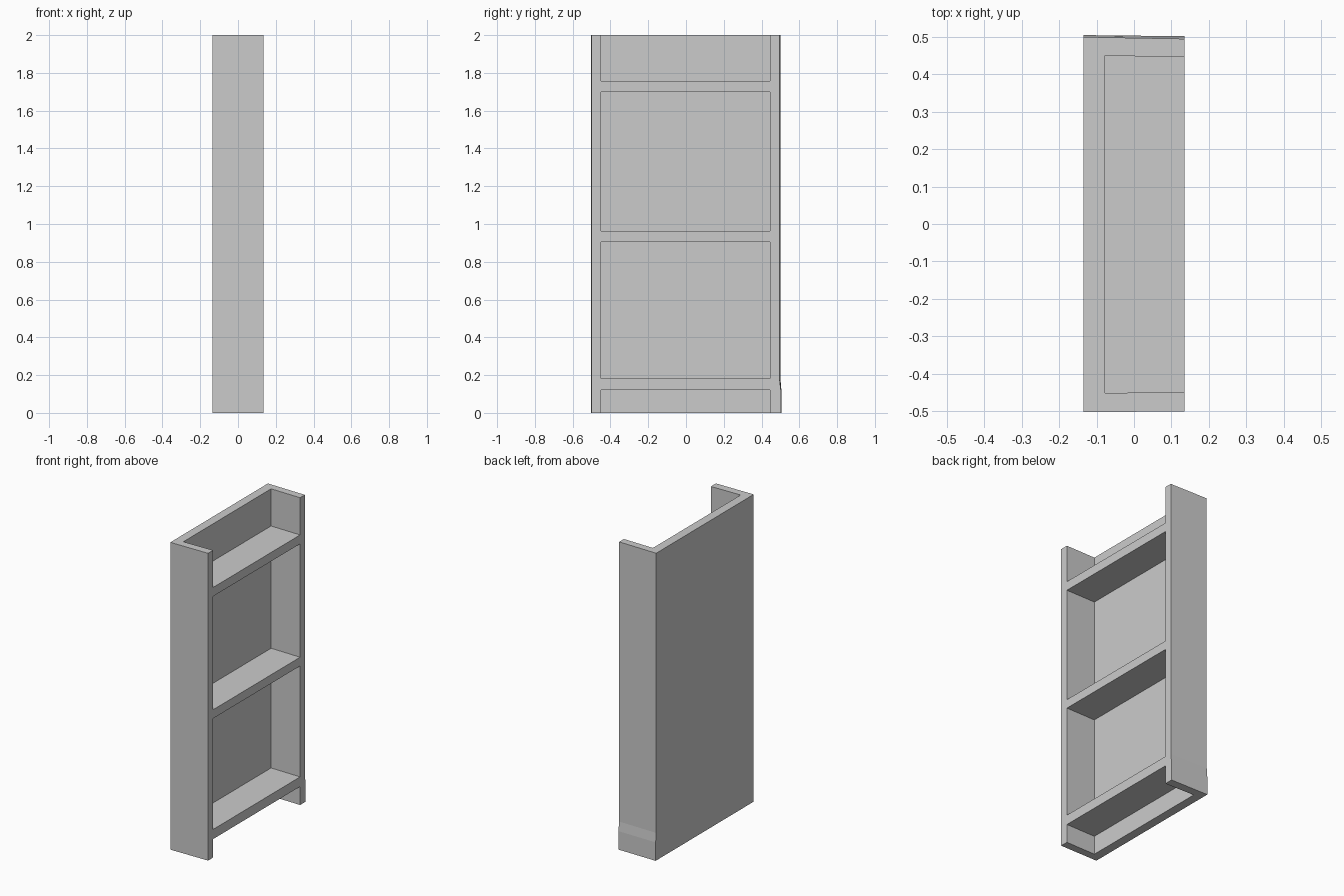
import bpy

if "Cube" in bpy.data.objects:
    bpy.data.objects.remove(bpy.data.objects["Cube"])

BACK, INNER, FRONT = -0.135, -0.077, 0.135   # x positions
IN_L, IN_R = (-0.452, -0.449), (0.45, 0.446)  # inner wall y at back / front


def loft(name, rings):
    """Closed solid from matching outlines stacked upwards: [(z, [(x, y)...])...]."""
    n = len(rings[0][1])
    verts = [(x, y, z) for z, ring in rings for x, y in ring]
    faces = [tuple(reversed(range(n))), tuple(range(len(verts) - n, len(verts)))]
    for k in range(len(rings) - 1):
        for i in range(n):
            a, b = k * n + i, k * n + (i + 1) % n
            faces.append((a, b, b + n, a + n))
    mesh = bpy.data.meshes.new(name)
    mesh.from_pydata(verts, [], faces)
    obj = bpy.data.objects.new(name, mesh)
    bpy.context.collection.objects.link(obj)
    return obj


def case_outline(back_y, front_y):
    """U-shaped plan of back and side panels, open towards +x."""
    return [(BACK, -0.503), (FRONT, -0.501), (FRONT, IN_L[1]), (INNER, IN_L[0]),
            (INNER, IN_R[0]), (FRONT, IN_R[1]), (FRONT, front_y), (BACK, back_y)]


# Back and sides, with a slight flare at the foot of the +y side
foot, upper = case_outline(0.505, 0.502), case_outline(0.5, 0.495)
loft("case_back_and_sides", [(0, foot), (0.12, foot), (0.18, upper), (2, upper)])

# Shelves fitted inside the case
shelf = [(INNER, IN_L[0]), (FRONT, IN_L[1]), (FRONT, IN_R[1]), (INNER, IN_R[0])]
for label, z0, z1 in (("bottom", 0.12, 0.183), ("middle", 0.905, 0.962), ("top", 1.70, 1.758)):
    loft(label + "_shelf", [(z0, shelf), (z1, shelf)])
